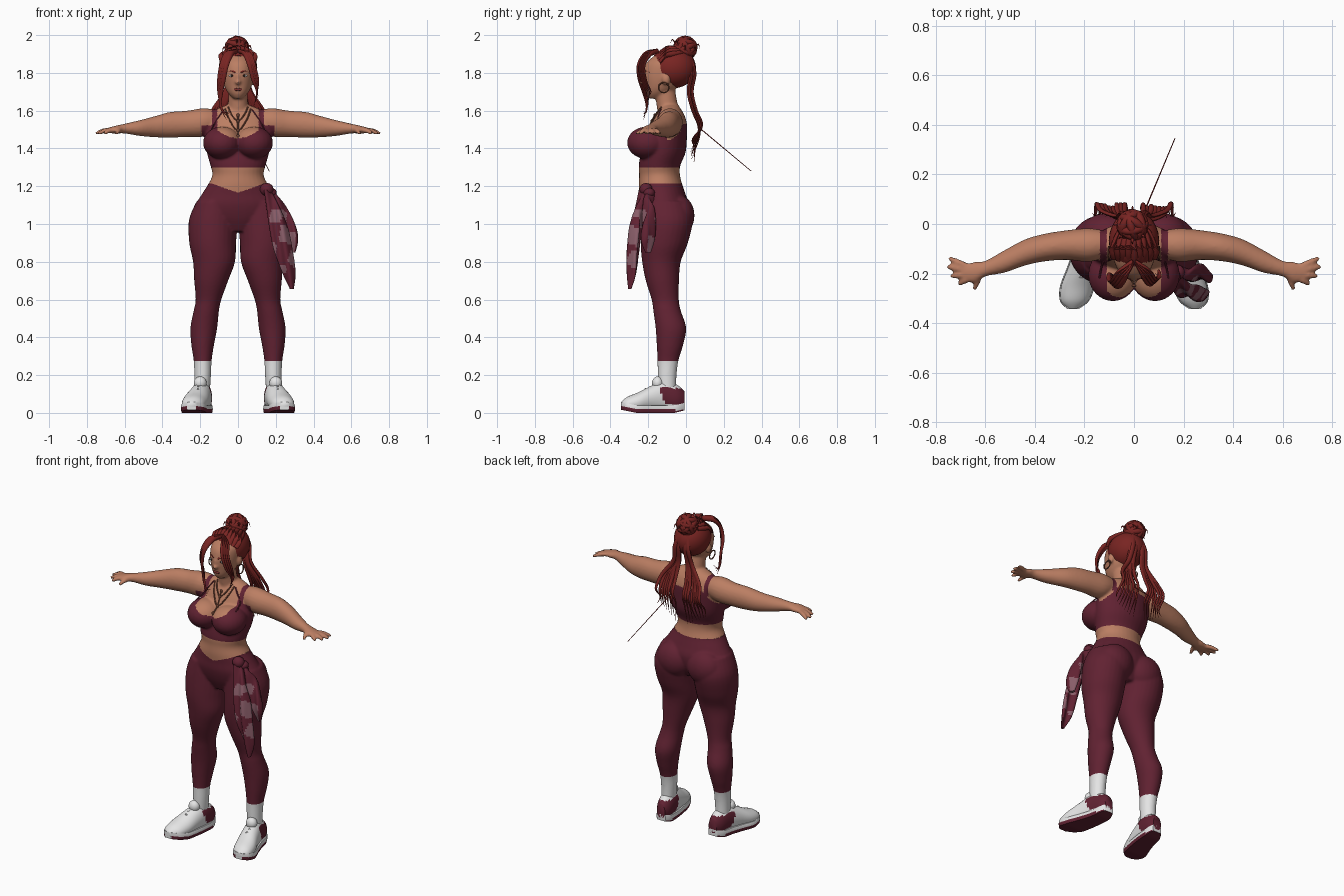
import bpy, bmesh, math, random
from mathutils import Vector, Matrix
from mathutils.bvhtree import BVHTree

random.seed(4)
if "Cube" in bpy.data.objects:
    bpy.data.objects.remove(bpy.data.objects["Cube"])


def material(name, *rgb):
    mat = bpy.data.materials.new(name)
    mat.use_nodes = True
    mat.diffuse_color = (*rgb, 1)
    mat.node_tree.nodes["Principled BSDF"].inputs["Base Color"].default_value = (*rgb, 1)
    return mat


SKIN = material("skin", .5, .21, .125)
MAROON = material("maroon fabric", .12, .016, .032)
HAIR = material("red hair", .19, .018, .016)
WHITE = material("white", .78, .78, .78)
MAUVE = material("mauve print", .25, .11, .14)
BROWN = material("brown metal", .16, .055, .032)
LIPS = material("lip red", .2, .03, .03)
DARK = material("dark eye", .03, .015, .012)


def finish(name, bm, *mats, rule=None):
    """Turn the bmesh into a smooth object; rule picks a material per face centre."""
    bmesh.ops.recalc_face_normals(bm, faces=bm.faces)
    for face in bm.faces:
        face.smooth = True
        if rule:
            face.material_index = rule(face.calc_center_median())
    mesh = bpy.data.meshes.new(name)
    bm.to_mesh(mesh)
    bm.free()
    for mat in mats:
        mesh.materials.append(mat)
    mesh.set_sharp_from_angle(angle=math.radians(55))
    obj = bpy.data.objects.new(name, mesh)
    bpy.context.collection.objects.link(obj)
    return obj


def spline(path, steps):
    """Catmull-Rom through tuples of any length."""
    last = len(path) - 1
    for i in range(last):
        a, b, c, d = (path[min(max(i + k, 0), last)] for k in (-1, 0, 1, 2))
        for s in range(steps):
            t = s / steps
            yield [q + t / 2 * (r - p + t * (2 * p - 5 * q + 4 * r - w + t * (3 * (q - r) + w - p)))
                   for p, q, r, w in zip(a, b, c, d)]
    yield list(path[last])


def tube(bm, path, axis=None, sides=20, steps=5, side=1):
    """Loft ellipses (x, y, z, ru, rv) along a path; side=-1 mirrors it."""
    rows = [(Vector((p[0] * side, p[1], p[2])), max(p[3], .0008), max(p[4], .0008))
            for p in spline(path, steps)]
    frames = {"x": ((0, 1, 0), (0, 0, 1)), "y": ((1, 0, 0), (0, 0, 1)), "z": ((1, 0, 0), (0, 1, 0))}
    rings = []
    for i, (p, ru, rv) in enumerate(rows):
        if axis:
            u, v = map(Vector, frames[axis])
        else:
            t = (rows[min(i + 1, len(rows) - 1)][0] - rows[max(i - 1, 0)][0]).normalized()
            u = t.cross(Vector((.08, 1, .3))).normalized()
            v = u.cross(t)
        angles = (math.tau * k / sides for k in range(sides))
        rings.append([bm.verts.new(p + u * ru * math.cos(a) + v * rv * math.sin(a)) for a in angles])
    for a, b in zip(rings, rings[1:]):
        for k in range(sides):
            n = (k + 1) % sides
            bm.faces.new((a[k], a[n], b[n], b[k]))
    bm.faces.new(rings[0])
    bm.faces.new(rings[-1])
    return [v for ring in rings for v in ring]


def blob(bm, centre, size):
    place = Matrix.Translation(centre) @ Matrix.Diagonal((*size, 1))
    bmesh.ops.create_uvsphere(bm, u_segments=24, v_segments=16, radius=1, matrix=place)


def strand(bm, points, width, side=1, flat=.6):
    """A lock of hair that tapers to its tip."""
    n = len(points) - 1
    radii = [width * (1.03 - (i / n) ** 2) for i in range(n + 1)]
    tube(bm, [(*p, r, r * flat) for p, r in zip(points, radii)], sides=8, side=side)


def loop(bm, centre, radius, thick, turn):
    """A closed ring lying in a plane turned by a matrix."""
    pts = [Vector(centre) + turn @ Vector((math.cos(a), math.sin(a), 0)) * radius
           for a in (math.tau * k / 12 for k in range(13))]
    tube(bm, [(*p, thick, thick) for p in pts], sides=8, steps=3)


# Body: torso, neck, head and limbs fused into one skin
bm = bmesh.new()
tube(bm, [(0, -.11, .96, .1, .08), (0, -.11, 1.03, .2, .115), (0, -.115, 1.1, .222, .13),
          (0, -.125, 1.16, .19, .122), (0, -.135, 1.21, .158, .115), (0, -.14, 1.26, .136, .108),
          (0, -.14, 1.31, .146, .11), (0, -.12, 1.38, .165, .118), (0, -.105, 1.46, .175, .11),
          (0, -.09, 1.53, .17, .095), (0, -.085, 1.58, .145, .075), (0, -.085, 1.605, .12, .06),
          (0, -.085, 1.63, .06, .045)], "z", 32)
tube(bm, [(0, -.09, 1.55, .06, .056), (0, -.1, 1.63, .053, .056), (0, -.115, 1.72, .05, .056)], "z")
tube(bm, [(0, -.17, 1.664, .022, .025), (0, -.152, 1.69, .05, .06), (0, -.13, 1.73, .072, .09),
          (0, -.115, 1.79, .084, .112), (0, -.1, 1.85, .084, .112), (0, -.09, 1.89, .06, .08)], "z", 32)
blob(bm, (0, -.224, 1.75), (.015, .021, .014))
blob(bm, (0, -.218, 1.775), (.009, .018, .03))
for side in (1, -1):
    blob(bm, (side * .086, -.105, 1.765), (.013, .022, .032))
    blob(bm, (side * .085, -.205, 1.43), (.1, .107, .086))
    blob(bm, (side * .105, -.035, 1.045), (.11, .08, .105))
    tube(bm, [(.12, -.11, 1.12, .1, .115), (.132, -.1, 1.02, .128, .135), (.134, -.115, .9, .124, .125),
              (.127, -.13, .8, .111, .102), (.142, -.125, .7, .09, .088), (.156, -.11, .6, .068, .072),
              (.168, -.1, .54, .067, .073), (.181, -.08, .45, .071, .081), (.187, -.085, .36, .06, .07),
              (.187, -.095, .28, .048, .056), (.187, -.1, .2, .044, .05), (.19, -.1, .1, .04, .048)],
         "z", 28, side=side)
    tube(bm, [(.1, -.08, 1.55, .05, .05), (.18, -.085, 1.538, .068, .075), (.27, -.085, 1.53, .06, .07),
              (.36, -.095, 1.525, .056, .068), (.44, -.115, 1.515, .053, .056),
              (.52, -.15, 1.508, .046, .042), (.6, -.18, 1.505, .032, .026),
              (.645, -.195, 1.5, .042, .021), (.69, -.196, 1.495, .034, .014)], "x", side=side)
    for bx, by, tx, ty in ((.675, -.17, .747, -.138), (.68, -.187, .754, -.172),
                           (.675, -.205, .74, -.21), (.66, -.217, .71, -.243), (.62, -.2, .645, -.264)):
        tube(bm, [(bx, by, 1.497, .013, .013), ((bx + tx) / 2, (by + ty) / 2, 1.493, .013, .013),
                  (tx, ty, 1.478, .009, .009)], sides=10, side=side)
body = finish("body", bm)
remesh = body.modifiers.new("fuse", "REMESH")
remesh.mode = "VOXEL"
remesh.voxel_size = .007
relax = body.modifiers.new("relax", "SMOOTH")
relax.iterations = 6
fused = bpy.data.meshes.new_from_object(body.evaluated_get(bpy.context.evaluated_depsgraph_get()))
bpy.data.objects.remove(body)


def waist(p):
    return 1.215 if p.y > -.14 else 1.165 + .05 * min(1, abs(p.x) / .14)


def outfit(p):
    """Skin, leggings and top, or socks by position."""
    x = abs(p.x)
    if p.z < .275:
        return 2
    if p.z < waist(p):
        return 1
    if p.z < 1.3 or x > .19:
        return 0
    neckline = min(1.455 + 3.5 * x * x, 1.525) if p.y < -.1 else 1.53 - 1.2 * max(0, x - .1)
    strap = abs(x - .125) < .014 and p.z > 1.5
    return int(p.z < neckline or strap)


bm = bmesh.new()
bm.from_mesh(fused)
for v in bm.verts:
    for hem in (.275, waist(v.co), 1.3):
        if abs(v.co.z - hem) < .0036:
            v.co.z = hem
tree = BVHTree.FromBMesh(bm)
finish("body", bm, SKIN, MAROON, WHITE, rule=outfit)


def front(x, z, lift=0):
    """Point on the front of the body."""
    hit = tree.ray_cast(Vector((x, -1, z)), Vector((0, 1, 0)))[0]
    return (x, (hit.y if hit else -.1) - lift, z)


# Face details
parts = {"eye_whites": (WHITE, .034, 1.785, (.016, .004, .006)),
         "irises": (DARK, .033, 1.785, (.007, .006, .006)),
         "lips": (LIPS, .008, 1.712, (.014, .006, .007))}
for name, (mat, x, z, size) in parts.items():
    bm = bmesh.new()
    for side in (1, -1):
        blob(bm, front(side * x, z), size)
    finish(name, bm, mat)
bm = bmesh.new()
for side in (1, -1):
    strand(bm, [front(side * x, z) for x, z in ((.014, 1.803), (.035, 1.81), (.058, 1.803))], .005)
finish("eyebrows", bm, HAIR)

# Hair cap, bun and wisps on the bun
bm = bmesh.new()
blob(bm, (0, -.067, 1.827), (.102, .12, .108))
for k in range(-4, 5):
    x = k * .022
    strand(bm, [(x * .9, -.165 + abs(x) * .3, 1.885 - abs(x) * .3), (x, -.1, 1.932 - x * x * 5),
                (x * .7, -.03, 1.932 - x * x * 3), (x * .3, 0, 1.9)], .016)
finish("hair_cap", bm, HAIR)
bm = bmesh.new()
bun = (-.006, -.004, 1.932)
blob(bm, bun, (.054, .052, .052))
for k in range(7):
    turn = Matrix.Rotation(k * 2.4, 3, "Z") @ Matrix.Rotation(.35 + .18 * k, 3, "X")
    loop(bm, bun, .049, .017, turn)
for k in range(8):
    a = k * math.tau / 8
    out = Vector((math.cos(a), math.sin(a), random.uniform(-.2, .5)))
    strand(bm, [Vector(bun) + out * .05, Vector(bun) + out * .068 + Vector((0, 0, .015)),
                Vector(bun) + out * .078 - Vector((0, 0, .01))], .006)
finish("hair_bun", bm, HAIR)

# Two loose tails behind the back
bm = bmesh.new()
for side in (1, -1):
    for k in range(8):
        wob = random.uniform(-.012, .012)
        x = .03 + .018 * k
        strand(bm, [(.02, .02, 1.89), (.024 + k * .003, .036 + wob, 1.8), (.03 + k * .005, .022 + wob, 1.7),
                    (x * .75 + .015, .045 + wob, 1.6), (x * .9 + .01, .075 + wob, 1.52),
                    (x, .065 - wob - k * .003, 1.45), (x + .012, .035 + wob, 1.33 + .011 * k)],
               .015, side)
finish("back_tails", bm, HAIR)
bm = bmesh.new()
tube(bm, [(.05, .07, 1.51, .003, .003), (.165, .345, 1.28, .002, .002)], sides=6)
finish("stray_strand", bm, HAIR)

# Curtain fringe and long front locks
bm = bmesh.new()
for k in range(4):
    d = k * .008
    strand(bm, [(-.005, -.15, 1.915), (-.035 - d, -.215 + d, 1.9), (-.06 - d, -.252 + d, 1.845),
                (-.075 - d, -.25 + d, 1.77), (-.088 - d / 2, -.225 + d, 1.69),
                (-.092 + d / 2, -.21, 1.62 - d), (-.06 + d, -.225, 1.55 + d * 2)], .014)
    strand(bm, [(.005, -.15, 1.915), (.035 + d, -.21 + d, 1.9), (.06 + d, -.245 + d, 1.84),
                (.08 + d, -.235 + d, 1.76), (.1, -.21 + d, 1.7), (.085 + d, -.2, 1.63 + d * 2)], .012)
finish("front_locks", bm, HAIR)

# Earrings, necklace and thin top straps
bm = bmesh.new()
for side in (1, -1):
    loop(bm, (side * .101, -.118, 1.722), .027, .0035, Matrix.Rotation(math.pi / 2 - .1, 3, "Y"))
finish("earrings", bm, BROWN)
bm = bmesh.new()
for line in (((.052, 1.62), (.04, 1.59), (.02, 1.56), (0, 1.545)), ((.068, 1.61), (.05, 1.56), (.02, 1.51), (0, 1.495))):
    for side in (1, -1):
        tube(bm, [(*front(side * x, z, .003), .004, .004) for x, z in line], sides=6)
tube(bm, [(*front(0, z, .004), .004, .004) for z in (1.575, 1.545, 1.52, 1.49, 1.465)], sides=6)
for z in (1.575, 1.545, 1.495, 1.465):
    blob(bm, front(0, z, .004), (.009, .006, .01))
finish("necklace", bm, BROWN)
bm = bmesh.new()
for side in (1, -1):
    tube(bm, [(*front(side * x, z, .001), .004, .004)
              for x, z in ((.075, 1.605), (.1, 1.57), (.125, 1.53), (.14, 1.5))], sides=6)
finish("thin_straps", bm, MAROON)


# Hip scarf: knot and two pleated tails with a patchy print
def scarf_print(p):
    patch = math.sin(48 * p.x + 22 * p.z) + math.sin(35 * p.z - 40 * p.x + 30 * p.y)
    return int(.74 < p.z < 1.08 and patch > .1)


bm = bmesh.new()
blob(bm, (.152, -.212, 1.183), (.036, .034, .034))
blob(bm, (.175, -.195, 1.165), (.03, .03, .026))
finish("scarf_knot", bm, MAROON)
for name, path in {
    "scarf_long_tail": [(.155, -.225, 1.18, .018, .018), (.185, -.24, 1.09, .035, .028),
                        (.215, -.265, .98, .05, .028), (.24, -.28, .86, .05, .024),
                        (.27, -.285, .74, .035, .018), (.285, -.287, .655, .01, .008)],
    "scarf_short_tail": [(.165, -.2, 1.18, .018, .018), (.215, -.195, 1.1, .035, .024),
                         (.262, -.2, 1, .04, .03), (.285, -.205, .92, .034, .03),
                         (.292, -.21, .85, .012, .014)]}.items():
    bm = bmesh.new()
    for v in tube(bm, path, "z", 32, 8):
        v.co.y += .011 * math.sin(95 * v.co.x + 14 * v.co.z)
    finish(name, bm, MAROON, MAUVE, rule=scarf_print)

# Trainers
SHOE = [(.18, -.008, .07, .028, .045), (.184, -.045, .075, .046, .072), (.192, -.11, .085, .053, .085),
        (.208, -.18, .075, .06, .07), (.228, -.25, .055, .066, .055), (.24, -.31, .045, .055, .04),
        (.246, -.343, .04, .022, .018)]
for side, label in ((1, "left"), (-1, "right")):
    bm = bmesh.new()
    for v in tube(bm, SHOE, "y", 28, side=side):
        v.co.z = max(v.co.z, .03)
    blob(bm, (side * .2, -.15, .158), (.034, .03, .035))
    finish(label + "_shoe", bm, WHITE, MAROON,
           rule=lambda p: int(-.125 < p.y + (p.z - .09) * .5 and .05 < p.z < .13 and p.y < -.004))
    bm = bmesh.new()
    for v in tube(bm, [(x, y, .02, r * 1.07, .07) for x, y, z, r, h in SHOE], "y", 36, side=side):
        v.co.z = min(max(v.co.z, 0), .04)
        v.co.z += max(0, -.26 - v.co.y) * .2 + max(0, v.co.y + .06) * .25
    finish(label + "_sole", bm, WHITE, MAROON, rule=lambda p: int(p.z < .016 + max(0, -.26 - p.y) * .2))
    bm = bmesh.new()
    for y, z in ((-.165, .147), (-.19, .139), (-.215, .127)):
        tube(bm, [(.175 - y * .1, y, z - .018, .005, .005), (.19 - y * .1, y, z, .005, .005),
                  (.21 - y * .1, y, z - .014, .005, .005)], sides=6, side=side)
    finish(label + "_laces", bm, WHITE)
